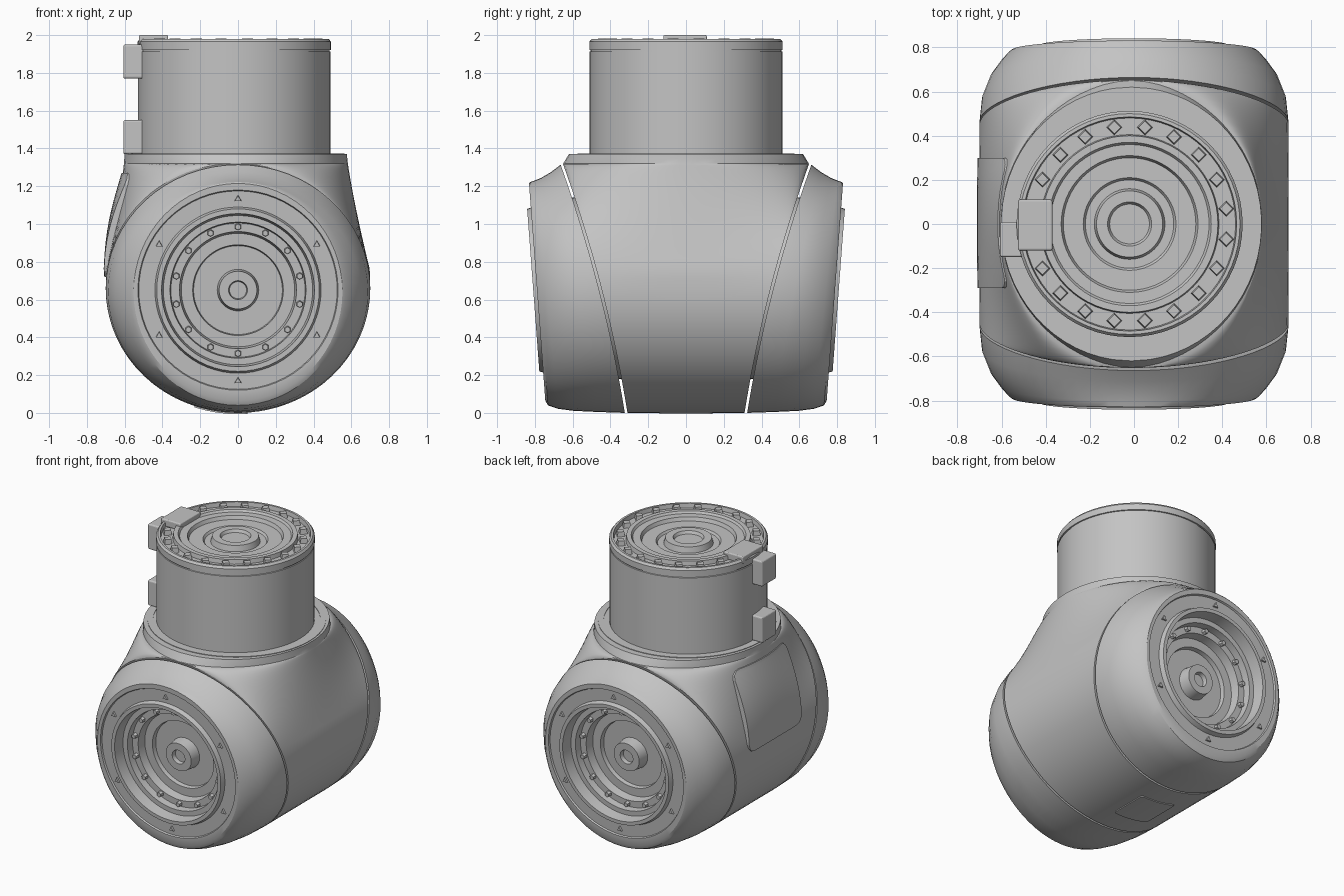
import bpy, bmesh, math
from mathutils import Matrix, Vector

old = bpy.data.objects.get("Cube")
if old:
    bpy.data.objects.remove(old, do_unlink=True)

grey = bpy.data.materials.new("housing grey")
grey.use_nodes = True
colour = (0.55, 0.55, 0.55, 1)
grey.diffuse_color = colour
grey.node_tree.nodes["Principled BSDF"].inputs["Base Color"].default_value = colour
N = 64


def finish(name, bm, smooth=True):
    bmesh.ops.recalc_face_normals(bm, faces=bm.faces[:])
    mesh = bpy.data.meshes.new(name)
    bm.to_mesh(mesh)
    bm.free()
    mesh.materials.append(grey)
    ob = bpy.data.objects.new(name, mesh)
    bpy.context.collection.objects.link(ob)
    if smooth:
        bpy.ops.object.select_all(action="DESELECT")
        ob.select_set(True)
        bpy.context.view_layer.objects.active = ob
        bpy.ops.object.shade_smooth_by_angle(angle=math.radians(28))
    return ob


def tilted_ring(a, b, c, cz, rx, rz, side=1):
    """Ellipse whose depth grows with height (a + b z + c z^2)."""
    pts = []
    for i in range(N):
        t = 2 * math.pi * i / N
        z = cz + rz * math.sin(t)
        pts.append(Vector((rx * math.cos(t), side * (a + b * z + c * z * z), z)))
    return pts


def loft(name, rings):
    bm = bmesh.new()
    loops = [[bm.verts.new(p) for p in ring] for ring in rings]
    for low, high in zip(loops, loops[1:]):
        for i in range(N):
            j = (i + 1) % N
            bm.faces.new((low[i], low[j], high[j], high[i]))
    bm.faces.new(loops[0])
    bm.faces.new(loops[-1])
    return finish(name, bm)


def flat_ring(cx, r, z):
    return [Vector((cx + r * math.cos(2 * math.pi * i / N),
                    r * math.sin(2 * math.pi * i / N), z)) for i in range(N)]


def box(name, low, high, bevel):
    bm = bmesh.new()
    low, high = Vector(low), Vector(high)
    bmesh.ops.create_cube(bm, size=1, matrix=Matrix.Translation((low + high) / 2)
                          @ Matrix.Diagonal((*(high - low), 1)))
    bmesh.ops.bevel(bm, geom=bm.edges[:], offset=bevel, segments=3,
                    profile=0.5, affect="EDGES")
    return finish(name, bm, False)


def bolts(name, places, axis, r, depth, sides):
    bm = bmesh.new()
    turn = Vector(axis).to_track_quat("Z", "Y").to_matrix().to_4x4()
    for p in places:
        bmesh.ops.create_cone(bm, cap_ends=True, segments=sides, radius1=r,
                              radius2=r * 0.8, depth=depth,
                              matrix=Matrix.Translation(p) @ turn)
    return finish(name, bm, False)


# Central housing: level slices, a lying barrel flowing up into a round neck
def slice_ring(z, lift):
    seam_x = 0.7 * math.sqrt(max(0, 1 - ((z - 0.66) / 0.66) ** 2)) + 0.0005
    rise = min(1, max(0, (z - 0.75) / 0.61))
    mid_x = seam_x if z < 0.66 else 0.59 + 0.11 * (1 - rise) ** 1.25
    depth = min(0.31 + 0.16 * z + 0.075 * z * z, 0.62 + 0.6 * (1.37 - z))
    power = 1.2 - 0.7 * rise
    lift *= 0.2 + 0.8 * max(0, math.sin(math.pi * (z - 0.72) / 0.55))
    pts = []
    for i in range(N):
        t = 2 * math.pi * (i + 0.5) / N
        u = math.sin(t) / math.cos(math.pi / N)
        x = seam_x + (mid_x - seam_x) * max(0, 1 - u * u) ** power + lift
        pts.append(Vector((math.copysign(x, math.cos(t)) - 0.012 * rise, depth * u, z)))
    return pts


def housing(name, grow=1.0, lift=0.0):
    heights = [0.66 - 0.66 * math.cos(math.pi * k / 40) for k in range(41)] + [1.345, 1.37]
    mid = Vector((0, 0, 0.66))
    return loft(name, [[mid + (p - mid) * grow for p in slice_ring(z, lift)]
                       for z in heights])


housing("central_housing")


# Cover panels: a raised copy of the housing skin trimmed by a rounded block
def trim(plate, low, high, bevel):
    cutter = box(plate.name + "_cutter", low, high, bevel)
    cutter.hide_render = True
    mod = plate.modifiers.new("trim", "BOOLEAN")
    mod.operation = "INTERSECT"
    mod.solver = "EXACT"
    mod.object = cutter
    bpy.ops.object.select_all(action="DESELECT")
    plate.select_set(True)
    bpy.context.view_layer.objects.active = plate
    bpy.ops.object.modifier_apply(modifier=mod.name)
    bpy.data.objects.remove(cutter, do_unlink=True)


trim(housing("side_hatch", lift=0.035), (-0.95, -0.29, 0.72), (-0.45, 0.3, 1.27), 0.06)
trim(housing("bottom_hatch", grow=1.01), (-0.23, -0.14, -0.2), (0.05, 0.14, 0.2), 0.02)

# Core bridging the seam gaps
loft("inner_core", [tilted_ring(0.335, 0.16, 0.075, 0.66, 0.5, 0.48, s) for s in (-1, 1)])

# End caps: shell (fraction, centre height, half width, half height), then stepped socket
SHELL = [(0, 0.657, 0.70, 0.657), (0.35, 0.64, 0.688, 0.635),
         (0.65, 0.628, 0.65, 0.617), (0.85, 0.626, 0.603, 0.604),
         (0.97, 0.631, 0.568, 0.591), (1, 0.64, 0.553, 0.575)]
SOCKET = [(0.53, 0), (0.525, -0.012), (0.44, -0.012), (0.43, 0.02), (0.405, 0.02),
          (0.395, -0.06), (0.36, -0.06), (0.355, -0.11), (0.31, -0.11),
          (0.30, -0.17), (0.24, -0.17), (0.235, -0.2), (0.11, -0.2),
          (0.10, -0.12), (0.05, -0.12), (0.045, -0.15)]
for side, word in ((-1, "front"), (1, "back")):
    rings = [tilted_ring(0.324 + 0.416 * f, 0.16 - 0.085 * f, 0.075 * (1 - f),
                         cz, rx, rz, side) for f, cz, rx, rz in SHELL]
    rings += [tilted_ring(0.74 + d, 0.075, 0, 0.65, r, r, side) for r, d in SOCKET]
    loft(word + "_cap", rings)

    def spots(count, r, d):
        out = []
        for i in range(count):
            t = 2 * math.pi * (i + 0.5) / count
            z = 0.65 + r * math.sin(t)
            out.append(Vector((r * math.cos(t), side * (0.74 + d + 0.075 * z), z)))
        return out

    axis = (0, side, -0.075)
    bolts(word + "_rim_bolts", spots(6, 0.482, -0.01), axis, 0.024, 0.02, 3)
    bolts(word + "_socket_bolts", spots(14, 0.335, -0.1), axis, 0.02, 0.03, 6)

# Neck shoulder and upright cylinder with a recessed flange
CX = -0.02
loft("shoulder_collar", [flat_ring(-0.01, r, z) for r, z in
                         ((0.575, 1.36), (0.575, 1.374), (0.54, 1.374), (0.54, 1.36))])
TOP = [(0.51, 1.34), (0.51, 1.912), (0.505, 1.914), (0.505, 1.92), (0.512, 1.922),
       (0.512, 1.965), (0.5, 1.98), (0.485, 1.98), (0.48, 1.95), (0.405, 1.95),
       (0.40, 1.98), (0.37, 1.98), (0.36, 1.965), (0.31, 1.965), (0.30, 1.94),
       (0.21, 1.94), (0.2, 1.925), (0.16, 1.925), (0.15, 1.965), (0.1, 1.965),
       (0.09, 1.945)]
loft("top_cylinder", [flat_ring(CX, r, z) for r, z in TOP])
bolts("top_flange_bolts",
      [Vector((CX + 0.443 * math.cos(t), 0.443 * math.sin(t), 1.965))
       for t in (2 * math.pi * (i + 0.5) / 20 for i in range(20))],
      (0, 0, 1), 0.036, 0.036, 4)

# Connector plate on the flange and clips on the cylinder side
box("flange_key", (-0.525, -0.12, 1.95), (-0.37, 0.11, 2.0), 0.008)
for word, low, high in (("lower", 1.37, 1.55), ("upper", 1.77, 1.95)):
    box(word + "_clip", (-0.607, -0.15, low), (-0.49, 0.01, high), 0.01)
